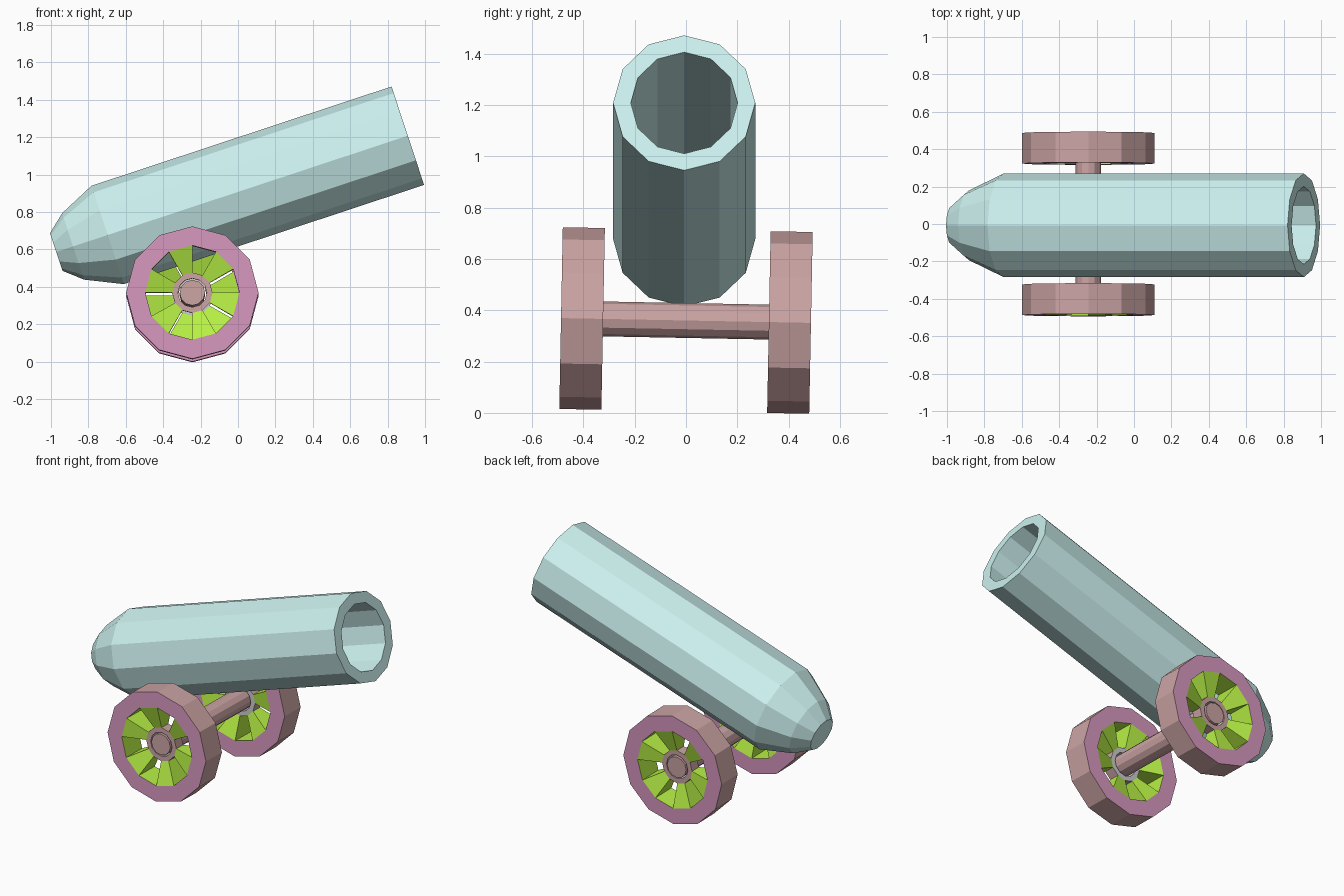
import bpy, bmesh
from math import sin, cos, pi, radians
from mathutils import Matrix, Vector

if "Cube" in bpy.data.objects:
    bpy.data.objects.remove(bpy.data.objects["Cube"])

SIDES = 12


def material(name, color):
    m = bpy.data.materials.new(name)
    m.diffuse_color = (*color, 1)
    m.use_nodes = True
    m.node_tree.nodes["Principled BSDF"].inputs["Base Color"].default_value = m.diffuse_color
    return m


TEAL = material("teal", (0.60, 0.88, 0.86))
BROWN = material("brown", (0.60, 0.37, 0.37))
PLUM = material("plum", (0.68, 0.31, 0.52))
GREEN = material("green", (0.48, 0.88, 0.06))
GREY = material("grey", (0.6, 0.6, 0.6))


def ring(bm, y, r):
    """12-sided ring around the y axis with a vertex straight up."""
    return [bm.verts.new((r * cos(2 * pi * k / SIDES), y, r * sin(2 * pi * k / SIDES)))
            for k in range(SIDES)]


def lathe(bm, profile, mats, closed=False):
    """Skin (y, r) points; mats holds one material index per profile segment."""
    rings = [ring(bm, y, r) for y, r in profile]
    pairs = list(zip(rings, rings[1:] + rings[:1]))
    if not closed:
        pairs.pop()
        for end, m in ((rings[0], mats[0]), (rings[-1], mats[-1])):
            bm.faces.new(end).material_index = m
    for (a, b), m in zip(pairs, mats):
        for k in range(SIDES):
            j = (k + 1) % SIDES
            bm.faces.new((a[k], a[j], b[j], b[k])).material_index = m


def finish(bm, name, mats, matrix):
    bmesh.ops.recalc_face_normals(bm, faces=bm.faces)
    mesh = bpy.data.meshes.new(name)
    bm.to_mesh(mesh)
    bm.free()
    for m in mats:
        mesh.materials.append(m)
    ob = bpy.data.objects.new(name, mesh)
    ob.matrix_world = matrix
    bpy.context.collection.objects.link(ob)
    return ob


# Barrel: breech cap, body, muzzle lip and bore, turned on y then aimed along +x and raised
bm = bmesh.new()
profile = [(1.98, 0.106), (1.885, 0.187), (1.69, 0.277), (0, 0.277), (0, 0.208), (1.65, 0.208)]
lathe(bm, profile, [0] * 5)
aim = (Matrix.Translation((0.908, -0.007, 1.208)) @ Matrix.Rotation(radians(-18.3), 4, 'Y')
       @ Matrix.Rotation(radians(90), 4, 'Z'))
finish(bm, "barrel", [TEAL], aim)

# Running gear sits on a very slightly tilted axle
gear = Matrix.Translation((-0.244, 0, 0.36)) @ Matrix.Rotation(radians(-1.1), 4, 'X')

# Axle
bm = bmesh.new()
lathe(bm, [(-0.445, 0.068), (0.445, 0.068)], [0])
finish(bm, "axle", [BROWN], gear)

HALF, HUB_HALF = 0.082, 0.035
RIM_IN, HUB_R = 0.252, 0.108

for side, turn in (("front", 0), ("back", pi)):
    place = gear @ Matrix.Rotation(turn, 4, 'Z') @ Matrix.Translation((0, -0.405, 0))

    # Rim: brown tread, plum side walls, green inside
    bm = bmesh.new()
    lathe(bm, [(-HALF, RIM_IN), (-HALF, 0.354), (HALF, 0.354), (HALF, RIM_IN)],
          [1, 0, 1, 2], closed=True)
    finish(bm, side + "_wheel_rim", [BROWN, PLUM, GREEN], place)

    # Hub: open ring with a small gap around the axle
    bm = bmesh.new()
    lathe(bm, [(-HUB_HALF, 0.077), (-HUB_HALF, HUB_R), (HUB_HALF, HUB_R), (HUB_HALF, 0.077)],
          [0, 0, 1, 1], closed=True)
    finish(bm, side + "_wheel_hub", [BROWN, GREY], place)

    # Spokes: six wedges filling every other sector, flaring from hub to rim
    bm = bmesh.new()
    for k in range(1, SIDES, 2):
        loops = []
        for ang in (2 * pi * k / SIDES, 2 * pi * (k + 1) / SIDES):
            loops.append([bm.verts.new((r * cos(ang), y, r * sin(ang))) for r, y in
                          ((HUB_R, -HUB_HALF), (RIM_IN, -HALF), (RIM_IN, HALF), (HUB_R, HUB_HALF))])
        a, b = loops
        bm.faces.new(a)
        bm.faces.new(b)
        for i in (0, 2):
            bm.faces.new((a[i], a[i + 1], b[i + 1], b[i]))
    finish(bm, side + "_wheel_spokes", [GREEN], place)
